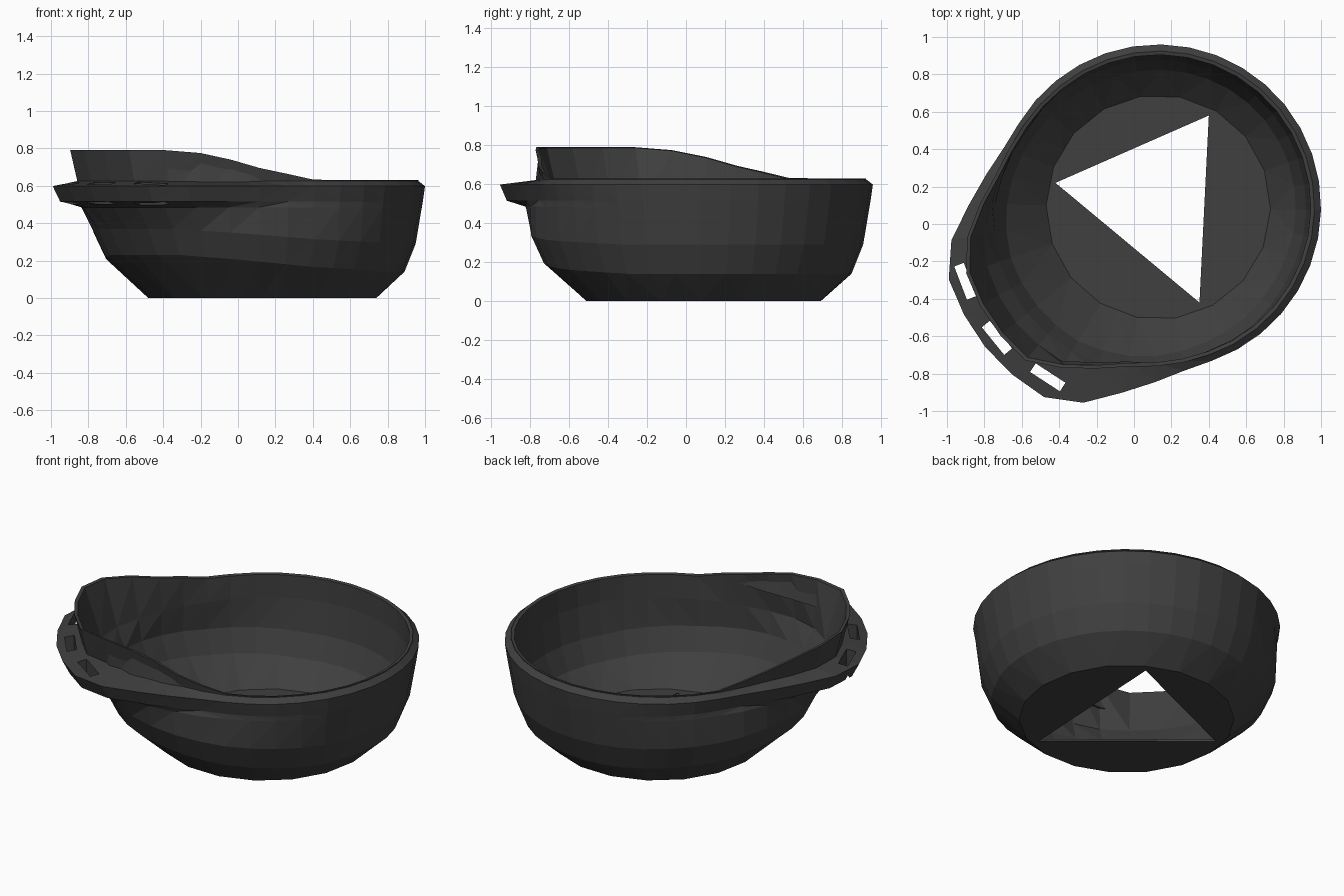
import bpy, bmesh, math
from mathutils import Vector

if "Cube" in bpy.data.objects:
    bpy.data.objects.remove(bpy.data.objects["Cube"])

CX, CY = 0.13, 0.09          # centre of the round bowl
AXIS = math.radians(219)     # direction of the slotted flange
LIP_TURN = 7                 # the lip outline is turned a little from the flange
N = 36


def table(pts, turn=0):
    # piecewise linear lookup on the signed angle away from the flange axis
    def f(deg):
        d = abs((deg + turn + 180) % 360 - 180)
        for (a, va), (b, vb) in zip(pts, pts[1:]):
            if d <= b:
                return va + (vb - va) * (d - a) / (b - a)
        return pts[-1][1]
    return f


flange = table([(0, 1.19), (20, 1.185), (30, 1.12), (40, 1.01), (50, 0.935), (60, 0.885), (70, 0.87), (180, 0.87)])
wall = table([(0, 1.02), (20, 1.01), (30, 0.98), (40, 0.93), (50, 0.89), (70, 0.853), (180, 0.853)])
lip_r = table([(0, 1.09), (17, 1.085), (26, 1.01), (36, 0.93), (46, 0.87), (60, 0.845), (78, 0.835), (180, 0.835)],
              LIP_TURN)
lip_z = table([(0, 0.79), (24, 0.79), (34, 0.765), (50, 0.695), (71, 0.63), (180, 0.63)])
bulge = table([(0, 1), (20, 1), (40, 0.75), (70, 0.3), (110, 0), (180, 0)])

# cross-section from outer floor, up over the rim and lip, down to inner floor
profile = [
    lambda d: (0.61, 0),
    lambda d: (0.76 + 0.1 * bulge(d), 0.14 + 0.09 * bulge(d)),
    lambda d: (0.82 + 0.11 * bulge(d), 0.29 + 0.08 * bulge(d)),
    lambda d: (wall(d), 0.485),
    lambda d: (flange(d) - 0.012 - 0.03 * bulge(d), 0.515),
    lambda d: (flange(d), 0.598),
    lambda d: (lip_r(d) - 0.25 * (lip_z(d) - 0.63), 0.625),
    lambda d: (lip_r(d), lip_z(d)),
    lambda d: (lip_r(d) - 0.02, lip_z(d) - 0.004),
    lambda d: (wall(d) - 0.04, 0.485),
    lambda d: (0.79 + 0.11 * bulge(d), 0.29 + 0.08 * bulge(d)),
    lambda d: (0.735 + 0.1 * bulge(d), 0.15 + 0.09 * bulge(d)),
    lambda d: (0.60, 0.012),
]

bm = bmesh.new()
rings = []
for fn in profile:
    ring = []
    for i in range(N):
        a = AXIS + 2 * math.pi * i / N
        r, z = fn(360 * i / N)
        if z < 0.01 or r < 0.605:      # coarser polygon at the floor
            r *= math.cos(2 * math.pi / N) if i % 2 else 1.0
        ring.append(bm.verts.new((CX + r * math.cos(a), CY + r * math.sin(a), z)))
    rings.append(ring)
for lo, hi in zip(rings, rings[1:]):
    for i in range(N):
        j = (i + 1) % N
        bm.faces.new((lo[i], lo[j], hi[j], hi[i]))

# floor with a triangular opening
corners = [(-0.42, 0.22), (0.40, 0.58), (0.35, -0.42)]


def floor(ring, z):
    tri = [bm.verts.new((x, y, z)) for x, y in corners]
    near = [min(tri, key=lambda t: (Vector(t.co.xy) - Vector(v.co.xy)).length) for v in ring]
    for i in range(N):
        j = (i + 1) % N
        vs = [ring[i], near[i], near[j], ring[j]]
        bm.faces.new(list(dict.fromkeys(vs)))
    return tri


low, top = floor(rings[0], 0), floor(rings[-1], 0.012)
for i in range(3):
    j = (i + 1) % 3
    bm.faces.new((low[i], low[j], top[j], top[i]))
# split the long warped faces cleanly before cutting
bmesh.ops.triangulate(bm, faces=bm.faces)
bmesh.ops.recalc_face_normals(bm, faces=bm.faces)

mesh = bpy.data.meshes.new("bowl")
bm.to_mesh(mesh)
bm.free()
bowl = bpy.data.objects.new("bowl", mesh)
bpy.context.collection.objects.link(bowl)
mat = bpy.data.materials.new("dark_grey")
mat.diffuse_color = (0.05, 0.05, 0.05, 1)
mat.use_nodes = True
mat.node_tree.nodes["Principled BSDF"].inputs["Base Color"].default_value = mat.diffuse_color
mesh.materials.append(mat)

# three strap slots through the flange, just outside the lip
for k, r in ((-1, 1.105), (0, 1.11), (1, 1.085)):
    a = AXIS + math.radians(18 * k)
    bpy.ops.mesh.primitive_cube_add(size=1, location=(CX + r * math.cos(a), CY + r * math.sin(a), 0.56),
                                    rotation=(0, 0, a))
    cutter = bpy.context.object
    cutter.name = "slot_cutter"
    cutter.scale = (0.055, 0.19, 0.15)
    cutter.hide_render = True
    mod = bowl.modifiers.new("slot", 'BOOLEAN')
    mod.operation = 'DIFFERENCE'
    mod.solver = 'EXACT'
    mod.object = cutter
    bpy.context.view_layer.objects.active = bowl
    bpy.ops.object.modifier_apply(modifier=mod.name)
    bpy.data.objects.remove(cutter)
